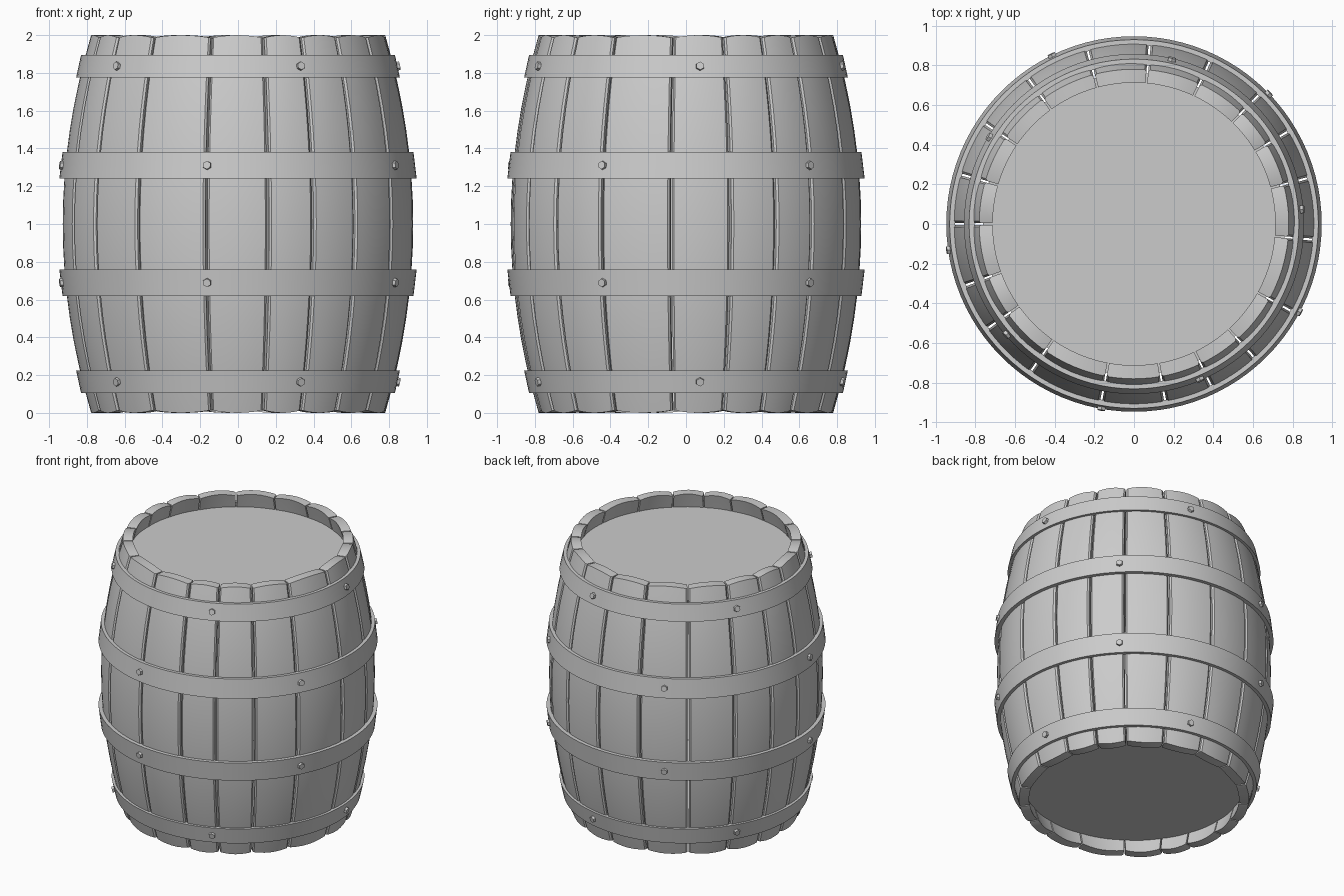
import bpy, bmesh, math
from mathutils import Vector, Matrix

if "Cube" in bpy.data.objects:
    bpy.data.objects.remove(bpy.data.objects["Cube"])

THICK = 0.068


def radius(z):
    # bulging barrel profile
    return 0.928 - 0.148 * (z - 1) ** 2


def finish(name, bm, smooth=True):
    bmesh.ops.recalc_face_normals(bm, faces=bm.faces[:])
    me = bpy.data.meshes.new(name)
    bm.to_mesh(me)
    bm.free()
    ob = bpy.data.objects.new(name, me)
    bpy.context.collection.objects.link(ob)
    if smooth:
        bpy.ops.object.select_all(action='DESELECT')
        ob.select_set(True)
        bpy.context.view_layer.objects.active = ob
        bpy.ops.object.shade_smooth_by_angle(angle=math.radians(30))
    return ob


def stave(index, a0, a1, rows=16, cols=6):
    # one curved plank between two angles, ends slightly crowned
    bm = bmesh.new()
    gap = 0.006
    a0, a1 = math.radians(a0) + gap, math.radians(a1) - gap
    edge = 0.012
    params = [0, edge / (a1 - a0)] + [i / cols for i in range(1, cols)] + [1 - edge / (a1 - a0), 1]
    n = len(params)
    rings = []
    for r in range(rows + 1):
        ring = []
        for inner in (False, True):
            seq = params[::-1] if inner else params
            for u in seq:
                k = 2 * u - 1
                crown = 0.014 * k * k
                z = crown + (2 - 2 * crown) * r / rows
                rad = radius(2 * r / rows)
                if inner:
                    rad -= THICK
                elif u in (0, 1):
                    rad -= 0.009
                a = a0 + (a1 - a0) * u
                ring.append(bm.verts.new((rad * math.cos(a), rad * math.sin(a), z)))
        rings.append(ring)
    for lo, hi in zip(rings, rings[1:]):
        for i in range(2 * n):
            j = (i + 1) % (2 * n)
            bm.faces.new((lo[i], lo[j], hi[j], hi[i]))
    for ring in (rings[0], rings[-1]):
        for i in range(n - 1):
            bm.faces.new((ring[i], ring[i + 1], ring[2 * n - 2 - i], ring[2 * n - 1 - i]))
    finish(f"stave_{index}", bm)


def lathe(name, profile, segs=96):
    # closed profile spun about z
    bm = bmesh.new()
    rings = [[bm.verts.new((r * math.cos(t), r * math.sin(t), z)) for r, z in profile]
             for t in (2 * math.pi * s / segs for s in range(segs))]
    m = len(profile)
    for s in range(segs):
        a, b = rings[s], rings[(s + 1) % segs]
        for i in range(m):
            j = (i + 1) % m
            bm.faces.new((a[i], b[i], b[j], a[j]))
    return finish(name, bm)


def rivet(name, angle, r, z, slope):
    # six-sided rivet head pointing outward along the hoop's normal
    bm = bmesh.new()
    a = math.radians(angle)
    axis = Vector((math.cos(a), math.sin(a), slope)).normalized()
    rot = axis.to_track_quat('Z', 'Y').to_matrix().to_4x4()
    loc = Matrix.Translation((r * math.cos(a), r * math.sin(a), z))
    bmesh.ops.create_cone(bm, cap_ends=True, segments=6, radius1=0.025,
                          radius2=0.022, depth=0.03, matrix=loc @ rot)
    finish(name, bm, False)


# staves of uneven width
cuts = [-180, -160, -144.5, -125, -100.5, -80, -64.5, -48, -29, -5,
        14.8, 31, 46, 65, 85, 105, 126, 146, 164, 180]
for i, (a, b) in enumerate(zip(cuts, cuts[1:])):
    stave(i, a, b)

# recessed heads
for name, z in (("bottom_head", 0.125), ("top_head", 1.875)):
    bm = bmesh.new()
    r = radius(z) - THICK + 0.015
    bmesh.ops.create_cone(bm, cap_ends=True, segments=64, radius1=r, radius2=r,
                          depth=0.03, matrix=Matrix.Translation((0, 0, z)))
    finish(name, bm)

# hoops with rivets: z of outer edge, inner edge, radii there, first rivet angle
hoops = [("end", 1.895, 1.775, 0.831, 0.857, 5), ("middle", 1.38, 1.24, 0.929, 0.946, -28)]
for kind, z0, z1, r0, r1, start in hoops:
    for side in ("upper", "lower"):
        f = (lambda z: z) if side == "upper" else (lambda z: 2 - z)
        lathe(f"{side}_{kind}_hoop", [(r0, f(z0)), (r1, f(z1)), (r1 - 0.032, f(z1)), (r0 - 0.028, f(z0))])
        slope = (r1 - r0) / (z0 - z1) * (1 if side == "upper" else -1)
        for k in range(5):
            rivet(f"{side}_{kind}_rivet_{k}", start + 72 * k, (r0 + r1) / 2 + 0.001,
                  f((z0 + z1) / 2), slope)
